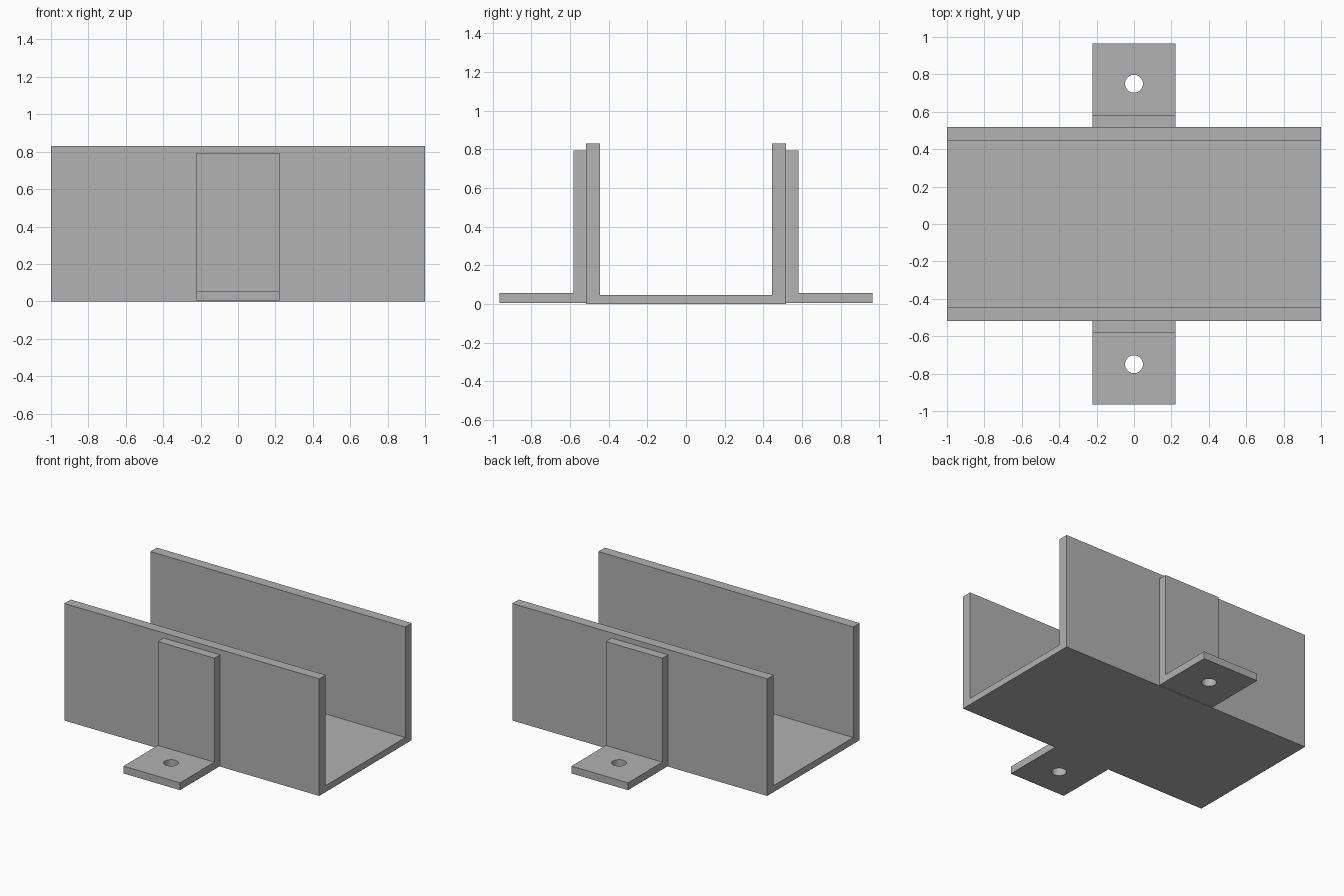
import bpy
import bmesh

cube = bpy.data.objects.get("Cube")
if cube:
    bpy.data.objects.remove(cube, do_unlink=True)

grey = bpy.data.materials.new("plain grey")
grey.use_nodes = True
colour = (0.445, 0.445, 0.445, 1)
grey.diffuse_color = colour
grey.node_tree.nodes["Principled BSDF"].inputs["Base Color"].default_value = colour


def extrude_profile(name, points, half_length):
    """Sweep a closed (y, z) profile along x."""
    bm = bmesh.new()
    face = bm.faces.new([bm.verts.new((-half_length, y, z)) for y, z in points])
    swept = bmesh.ops.extrude_face_region(bm, geom=[face])["geom"]
    verts = [g for g in swept if isinstance(g, bmesh.types.BMVert)]
    bmesh.ops.translate(bm, vec=(2 * half_length, 0, 0), verts=verts)
    bmesh.ops.recalc_face_normals(bm, faces=bm.faces)
    mesh = bpy.data.meshes.new(name)
    bm.to_mesh(mesh)
    bm.free()
    mesh.materials.append(grey)
    obj = bpy.data.objects.new(name, mesh)
    bpy.context.collection.objects.link(obj)
    return obj


# U-shaped channel
outer, inner, height, floor = 0.518, 0.446, 0.83, 0.046
half = [(outer, 0), (outer, height), (inner, height), (inner, floor)]
extrude_profile("channel", half + [(-y, z) for y, z in reversed(half)], 1.0)

# L-shaped mounting brackets with a bolt hole
toe, face_y, bottom, top, tab = 0.966, 0.582, 0.004, 0.793, 0.056
for name, side in (("front_bracket", -1), ("back_bracket", 1)):
    profile = [(outer, bottom), (toe, bottom), (toe, tab),
               (face_y, tab), (face_y, top), (outer, top)]
    bracket = extrude_profile(name, [(side * y, z) for y, z in profile], 0.222)

    bpy.ops.mesh.primitive_cylinder_add(vertices=32, radius=0.048, depth=0.3,
                                        location=(0, side * 0.75, 0.03))
    cutter = bpy.context.object
    cutter.name = "hole_cutter"
    cutter.hide_render = True
    cutter.data.materials.append(grey)
    hole = bracket.modifiers.new("bolt hole", "BOOLEAN")
    hole.operation = "DIFFERENCE"
    hole.solver = "EXACT"
    hole.object = cutter

    # Bake the hole and drop the cutter
    bpy.ops.object.select_all(action="DESELECT")
    bracket.select_set(True)
    bpy.context.view_layer.objects.active = bracket
    bpy.ops.object.modifier_apply(modifier=hole.name)
    bpy.data.objects.remove(cutter, do_unlink=True)
    bpy.ops.object.shade_smooth_by_angle()
